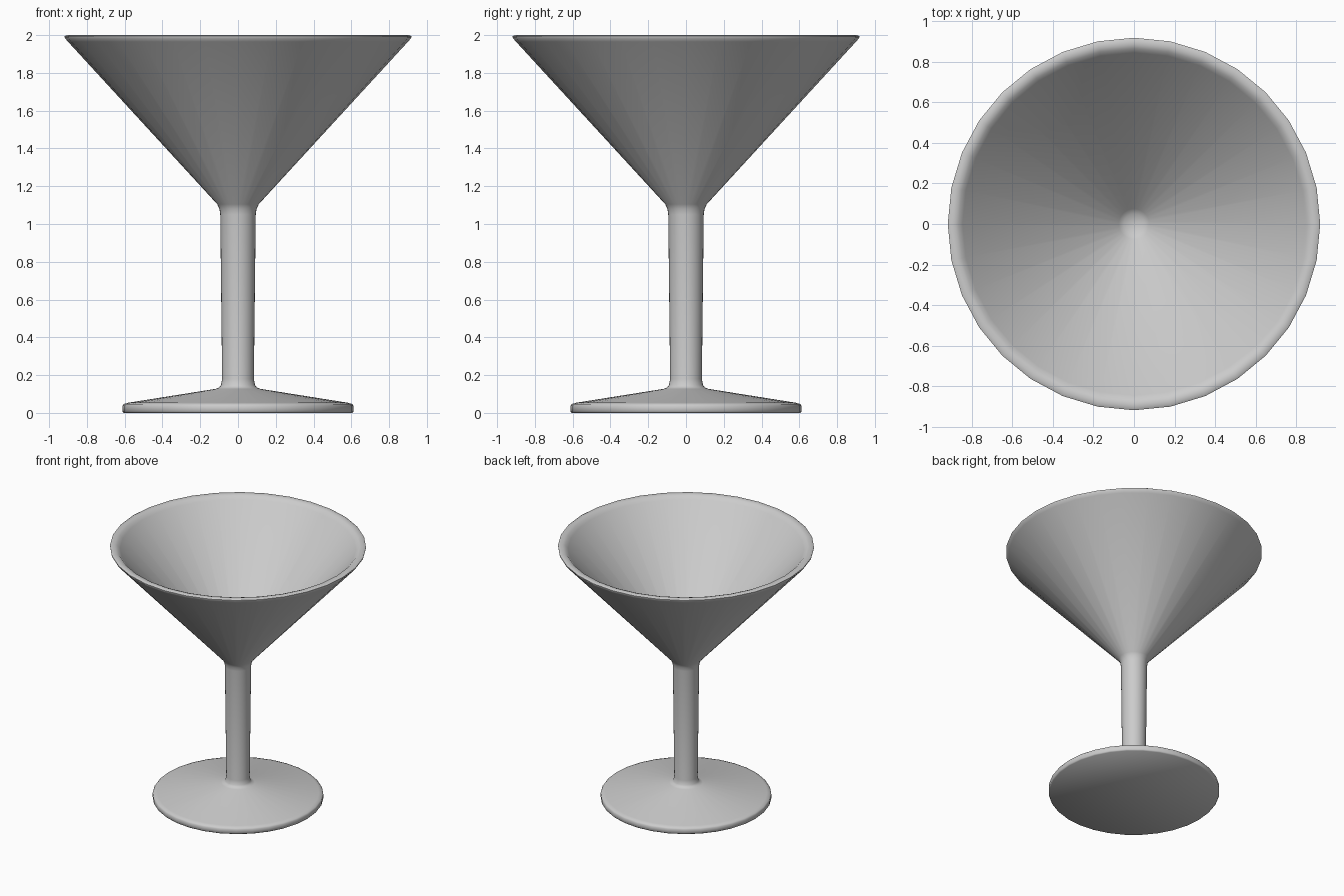
import bpy, bmesh, math

if "Cube" in bpy.data.objects:
    bpy.data.objects.remove(bpy.data.objects["Cube"])

SIDES = 32

# Half profile (radius, height): foot, stem, bowl outside, rim, bowl inside
profile = [
    (0, 0), (0.605, 0), (0.612, 0.008), (0.612, 0.038), (0.605, 0.047), (0.58, 0.054),
    (0.12, 0.127), (0.10, 0.134), (0.09, 0.147), (0.084, 0.18),
    (0.094, 1.05), (0.098, 1.08), (0.11, 1.105),
    (0.90, 1.965), (0.917, 1.985), (0.918, 1.994), (0.908, 2.0),
    (0.885, 2.0), (0.865, 1.993), (0.845, 1.972),
    (0.075, 1.135), (0.05, 1.118), (0, 1.11),
]


def lathe(name, points, sides):
    """Spin a half profile around z; zero-radius points become poles."""
    bm = bmesh.new()
    rings = []
    for r, z in points:
        n = 1 if r == 0 else sides
        rings.append([bm.verts.new((r * math.cos(2 * math.pi * i / sides),
                                    r * math.sin(2 * math.pi * i / sides), z))
                      for i in range(n)])
    for a, b in zip(rings, rings[1:]):
        for i in range(sides):
            j = (i + 1) % sides
            quad = [a[i % len(a)], a[j % len(a)], b[j % len(b)], b[i % len(b)]]
            bm.faces.new(list(dict.fromkeys(quad)))
    bmesh.ops.recalc_face_normals(bm, faces=bm.faces)
    mesh = bpy.data.meshes.new(name)
    bm.to_mesh(mesh)
    bm.free()
    obj = bpy.data.objects.new(name, mesh)
    bpy.context.collection.objects.link(obj)
    return obj


# Stemmed glass as one continuous turned surface
glass = lathe("cocktail_glass", profile, SIDES)
bpy.context.view_layer.objects.active = glass
glass.select_set(True)
bpy.ops.object.shade_smooth_by_angle(angle=math.radians(50))
